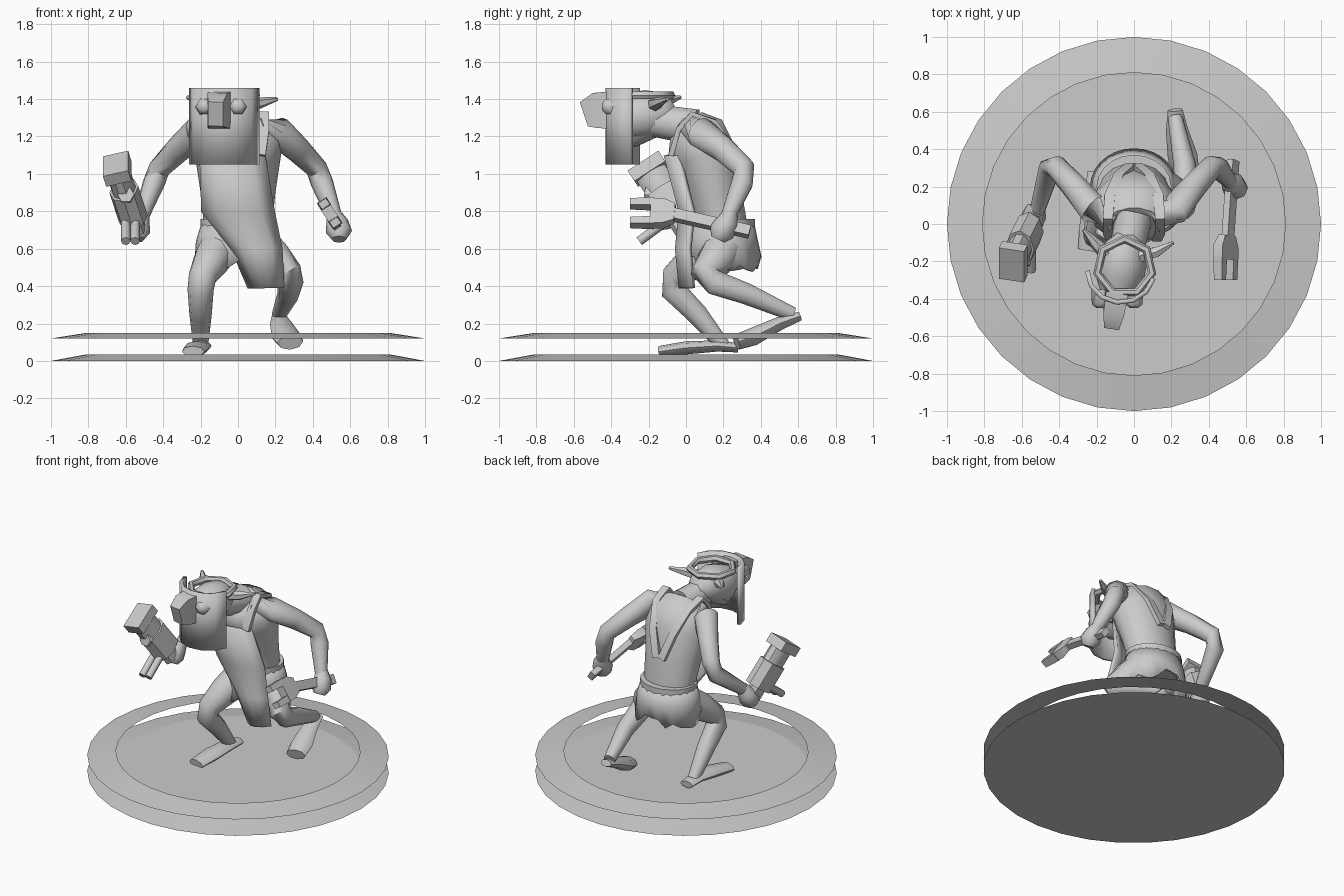
import bpy, bmesh, math, random
from mathutils import Vector

random.seed(4)
cube = bpy.data.objects.get("Cube")
if cube:
    bpy.data.objects.remove(cube, do_unlink=True)

tone = (.6, .6, .6, 1)
grey = bpy.data.materials.new("plain_grey")
grey.use_nodes = True
grey.diffuse_color = tone
grey.node_tree.nodes["Principled BSDF"].inputs["Base Color"].default_value = tone


def finish(part, sharp_angle):
    """Give a part its material and smooth shading with sharp edges kept."""
    part.data.materials.append(grey)
    bpy.ops.object.select_all(action='DESELECT')
    part.select_set(True)
    bpy.context.view_layer.objects.active = part
    bpy.ops.object.shade_smooth_by_angle(angle=math.radians(sharp_angle))


def bridge(name, rows, closed=True, caps=True, sharp_angle=50, thickness=0):
    """Join equal-length rows of points into one surface."""
    bm = bmesh.new()
    rows = [[bm.verts.new(point) for point in row] for row in rows]
    count = len(rows[0])
    for lower, upper in zip(rows, rows[1:]):
        for i in range(count if closed else count - 1):
            j = (i + 1) % count
            bm.faces.new((lower[i], lower[j], upper[j], upper[i]))
    if caps:
        bm.faces.new(rows[0])
        bm.faces.new(rows[-1])
    bmesh.ops.recalc_face_normals(bm, faces=bm.faces)
    mesh = bpy.data.meshes.new(name)
    bm.to_mesh(mesh)
    bm.free()
    part = bpy.data.objects.new(name, mesh)
    bpy.context.collection.objects.link(part)
    finish(part, sharp_angle)
    if thickness:
        solid = part.modifiers.new("thickness", 'SOLIDIFY')
        solid.thickness, solid.offset = thickness, 0


def ellipse(centre, across, along, sides, turn=0):
    """Points around an ellipse spanned by two half-axis vectors."""
    angles = [turn + math.tau * i / sides for i in range(sides)]
    return [centre + across * math.cos(a) + along * math.sin(a) for a in angles]


def tube(name, joints, radii, depth=1, sides=10, sharp_angle=50, sideways=(1, 0, 0)):
    """Sweep an ellipse through the joints; depth is its height over width."""
    joints = [Vector(joint) for joint in joints]
    last = len(joints) - 1
    square = sides == 4
    rows = []
    for i, (joint, radius) in enumerate(zip(joints, radii)):
        heading = (joints[min(i + 1, last)] - joints[max(i - 1, 0)]).normalized()
        guide = Vector((0, 0, 1)) if abs(heading.x) > .85 else Vector(sideways)
        across = (guide - heading * guide.dot(heading)).normalized()
        across *= radius * (math.sqrt(2) if square else 1)
        along = heading.cross(across) * depth
        rows.append(ellipse(joint, across, along, sides, math.pi / 4 if square else 0))
    bridge(name, rows, sharp_angle=sharp_angle)


def flat_ring(centre, width, length, sides):
    return ellipse(Vector(centre), Vector((width, 0, 0)), Vector((0, length, 0)), sides)


# Base disc and the separate floating rim above it
for name, floor, top, caps in (("base_disc", 0, .035, True), ("base_rim", .12, .15, False)):
    bridge(name, [flat_ring((0, 0, floor), 1, 1, 32), flat_ring((0, 0, top), .81, .81, 32)],
           caps=caps, sharp_angle=5)

# Hunched body, neck and head
tube("torso", [(0, .2, .6), (0, .2, .7), (0, .15, .9), (0, .1, 1.1), (0, .05, 1.2), (0, 0, 1.26)],
     (.18, .18, .2, .23, .23, .15), depth=.75, sides=14)
tube("neck", [(0, .05, 1.25), (-.05, -.2, 1.29)], (.1, .09))
tube("head", [(-.05, -.06, 1.36), (-.05, -.1, 1.34), (-.06, -.2, 1.32), (-.08, -.3, 1.3), (-.1, -.38, 1.33)],
     (.05, .1, .13, .13, .08), sides=12)
tube("jaw", [(-.06, -.16, 1.24), (-.08, -.28, 1.19), (-.09, -.35, 1.2)], (.07, .08, .05), depth=.6, sides=8)
tube("nose", [(-.09, -.37, 1.34), (-.11, -.48, 1.34), (-.12, -.54, 1.32)],
     (.06, .055, .04), depth=1.7, sides=4, sharp_angle=35)
tube("left_ear", [(.03, -.17, 1.37), (.12, -.15, 1.38), (.21, -.1, 1.4)], (.04, .03, .01), sides=6)
tube("right_ear", [(-.15, -.16, 1.37), (-.21, -.1, 1.39), (-.27, -.03, 1.41)], (.04, .03, .01), sides=6)

# Curved face shield, eye studs and head strap
sweep = [math.pi * (1 + i / 6.5) for i in range(7)]
bridge("face_shield", [[(-.07 + .18 * math.cos(a), -.25 + .17 * math.sin(a), z) for a in sweep]
                       for z in (1.05, 1.46)], closed=False, caps=False, thickness=.025)
for side, x in (("right", -.18), ("left", 0)):
    tube(side + "_eye_stud", [(x, -.35, 1.36), (x, -.43, 1.36), (x, -.45, 1.36)], (.05, .045, .02), sides=6)
bpy.ops.mesh.primitive_torus_add(major_segments=7, minor_segments=6, major_radius=.15, minor_radius=.023,
                                 location=(-.05, -.23, 1.42), rotation=(0, 0, math.pi / 2))
head_strap = bpy.context.object
head_strap.name = "head_strap"
finish(head_strap, sharp_angle=50)

# Arms, hands and shoulder straps share one mirrored layout
for side, s, reach in (("left", 1, .22), ("right", -1, .06)):
    tube(side + "_arm", [(s * .1, .02, 1.23), (s * .22, .08, 1.22), (s * .32, .2, 1.13), (s * .42, .31, 1.03),
                         (s * .45, .3, .95), (s * .52, reach, .76)], (.08, .085, .07, .06, .06, .04))
    tube(side + "_hand", [(s * .51, reach + .02, .79), (s * .53, reach, .74),
                          (s * .54, reach - .03, .69), (s * .54, reach - .05, .65)],
         (.04, .06, .07, .04), sides=8)
    tube(side + "_strap", [(s * .12, -.08, 1.1), (s * .14, -.04, 1.24), (s * .14, .03, 1.32),
                           (s * .13, .15, 1.28), (s * .08, .26, 1.13), (s * .02, .31, .95)],
         [.027] * 6, depth=.5, sides=4)

# Legs: the right one planted forward, the left one trailing on its toes
leg_radii = (.11, .1, .075, .07, .06, .04)
tube("right_leg", [(-.08, .2, .64), (-.14, .05, .54), (-.19, -.06, .45), (-.2, -.07, .38),
                   (-.2, .06, .25), (-.2, .2, .08)], leg_radii)
tube("right_foot", [(-.2, .28, .07), (-.2, .17, .08), (-.22, 0, .07), (-.24, -.14, .05)],
     (.05, .06, .07, .06), depth=.5, sides=8)
tube("left_leg", [(.1, .22, .64), (.2, .16, .54), (.27, .1, .47), (.28, .15, .42),
                  (.27, .32, .36), (.22, .57, .25)], leg_radii)
tube("left_foot", [(.22, .61, .24), (.23, .5, .2), (.26, .36, .13), (.28, .27, .1)],
     (.04, .06, .08, .07), depth=.6, sides=8)

# Ragged loincloth with a torn hem, and a belt
hem = [point + Vector((0, 0, random.uniform(-.07, .03))) for point in flat_ring((0, .2, .54), .23, .2, 28)]
bridge("loincloth", [flat_ring((0, .2, .74), .19, .16, 28), flat_ring((0, .2, .64), .22, .18, 28), hem],
       caps=False, thickness=.01)
bridge("belt", [flat_ring((0, .2, z), .2, .17, 20) for z in (.7, .76)])

# Apron: a curved sheet swinging to the left side
rows = []
for centre, y, z, half in ((-.03, -.11, 1.1, .17), (0, -.03, .8, .19), (.1, -.05, .6, .13), (.15, -.03, .39, .09)):
    rows.append([(centre + half * s, y + .07 * s * s, z) for s in (-1, -.6, -.2, .2, .6, 1)])
bridge("apron", rows, closed=False, caps=False, thickness=.025)

# Spanner in the left hand, rolled outward about its handle
roll = Vector((.84, 0, .55))
tube("spanner_handle", [(.53, .34, .69), (.5, -.1, .79)], (.02, .02), depth=1.6, sides=4, sideways=roll)
tube("spanner_head", [(.5, -.06, .79), (.49, -.12, .79), (.49, -.19, .79)], (.02, .03, .03),
     depth=2.6, sides=4, sideways=roll)
for label, shift in (("upper", .05), ("lower", -.05)):
    x, z = .49 - shift * .6, .79 + shift
    tube(label + "_spanner_jaw", [(x, -.17, z), (x, -.3, z)], (.03, .025), depth=.8, sides=4, sideways=roll)

# Heavy torch in the right hand, its sections stacked along one axis
grip, axis = Vector((-.55, -.01, .73)), Vector((-.1, -.2, .31))
for name, start, end, radius, sides in (("grip", -.1, .2, .05, 8), ("body", .1, .6, .08, 8),
                                        ("barrel", .5, .9, .065, 10), ("cap", .87, 1.05, .07, 4)):
    tube("torch_" + name, [grip + axis * start, grip + axis * end], (radius, radius),
         depth=1.4, sides=sides, sharp_angle=35)
for label, x in (("inner", -.55), ("outer", -.6)):
    tube(label + "_nozzle", [(x, -.06, .78), (x, -.25, .64)], (.025, .025), sides=8)
tube("torch_clamp", [(-.59, -.1, .87), (-.6, -.22, .89)], (.05, .045), sides=6)
